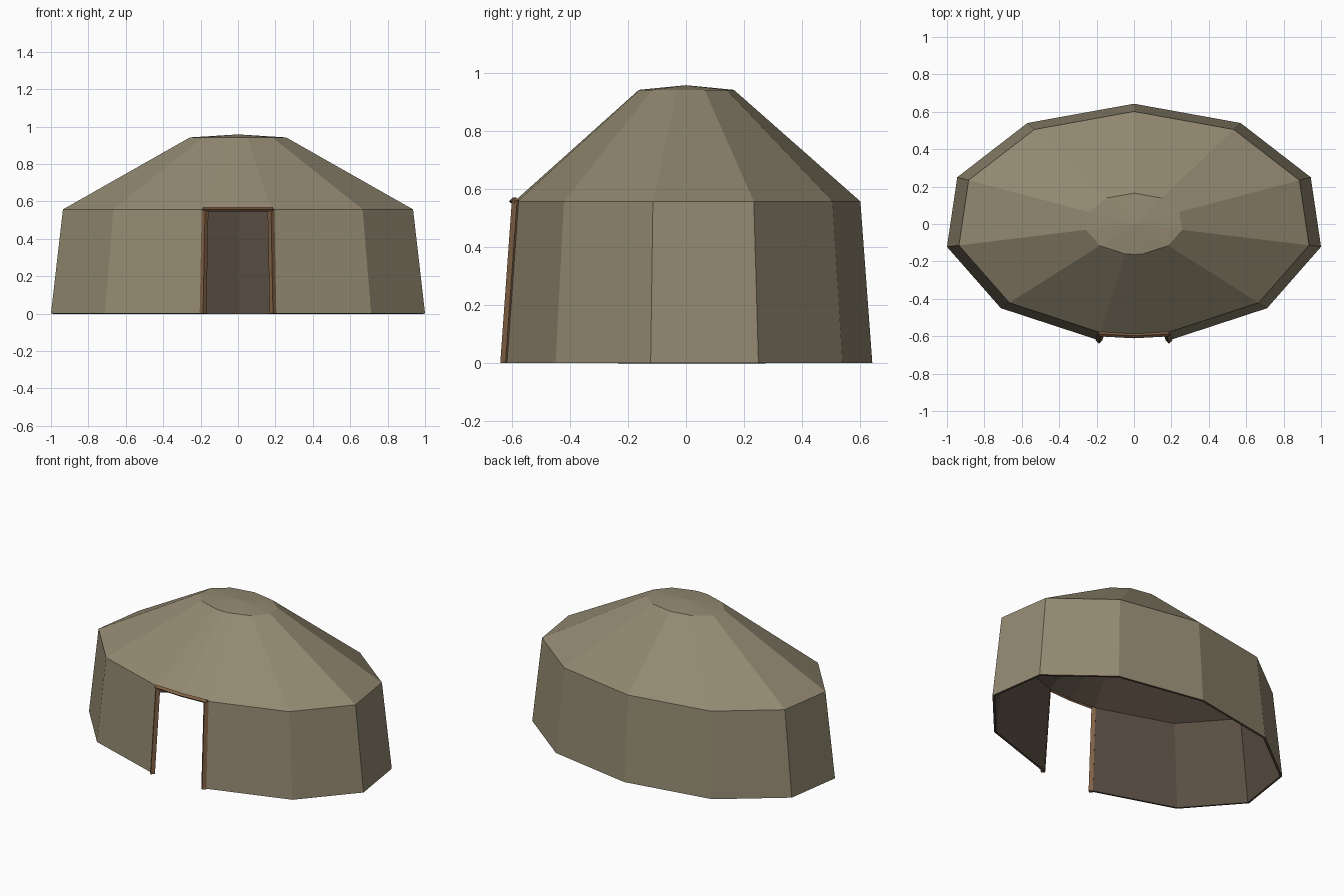
import bpy, bmesh
from mathutils import Vector

if "Cube" in bpy.data.objects:
    bpy.data.objects.remove(bpy.data.objects["Cube"])


def material(name, rgb):
    m = bpy.data.materials.new(name)
    m.diffuse_color = (*rgb, 1)
    m.use_nodes = True
    m.node_tree.nodes["Principled BSDF"].inputs["Base Color"].default_value = m.diffuse_color
    return m


canvas = material("canvas", (0.29, 0.25, 0.165))
lining = material("lining", (0.10, 0.075, 0.055))
wood = material("wood", (0.22, 0.12, 0.06))


def add_object(name, bm, *mats):
    bmesh.ops.recalc_face_normals(bm, faces=bm.faces)
    me = bpy.data.meshes.new(name)
    bm.to_mesh(me)
    bm.free()
    for m in mats:
        me.materials.append(m)
    ob = bpy.data.objects.new(name, me)
    bpy.context.collection.objects.link(ob)
    return ob


# Floor outline: right half from back to front, then mirrored
half = [(0.0, 0.643), (0.57, 0.54), (0.945, 0.25), (1.0, -0.122),
        (0.712, -0.45), (0.19, -0.621), (0.0, -0.633)]
outline = half + [(-x, y) for x, y in half[-2:0:-1]]
n = len(outline)

# Tent shell: wall, sloping roof and shallow crown, with an open doorway
bm = bmesh.new()
rings = [[bm.verts.new((x * s, y * s, z)) for x, y in outline]
         for s, z in ((1, 0), (0.936, 0.557), (0.257, 0.942))]
door = (5, 6)
for level in range(2):
    lo, hi = rings[level], rings[level + 1]
    for i in range(n):
        if level == 0 and i in door:
            continue
        j = (i + 1) % n
        bm.faces.new((lo[i], hi[i], hi[j], lo[j]))
apex = bm.verts.new((0, 0, 0.958))
for i in range(n):
    bm.faces.new((rings[2][i], apex, rings[2][(i + 1) % n]))
bm.verts.remove(rings[0][6])
bmesh.ops.recalc_face_normals(bm, faces=bm.faces)
if sum(f.normal.z for f in bm.faces) < 0:
    bmesh.ops.reverse_faces(bm, faces=bm.faces)
shell = add_object("tent_shell", bm, canvas, lining)
solid = shell.modifiers.new("thickness", "SOLIDIFY")
solid.thickness = 0.014
solid.offset = -1
solid.use_even_offset = True
solid.material_offset = 1
solid.material_offset_rim = 1


# Wooden beam with a diamond section swept along a path
def beam(name, path, u, v):
    bm = bmesh.new()
    u, v = Vector(u), Vector(v)
    secs = [[bm.verts.new(Vector(p) + d) for d in (u, v, -u, -v)] for p in path]
    for a, b in zip(secs, secs[1:]):
        for i in range(4):
            j = (i + 1) % 4
            bm.faces.new((a[i], a[j], b[j], b[i]))
    bm.faces.new(secs[0])
    bm.faces.new(secs[-1])
    return add_object(name, bm, wood)


# Door posts
for side, s in (("left", -1), ("right", 1)):
    beam(side + "_door_post",
         [(0.187 * s, -0.623, 0), (0.176 * s, -0.583, 0.56)],
         (0.018, 0, 0), (0, 0.018, 0))

# Door lintel, slightly bowed
beam("door_lintel",
     [(-0.186, -0.587, 0.558), (0, -0.597, 0.558), (0.186, -0.587, 0.558)],
     (0, 0.014, 0), (0, 0, 0.013))
